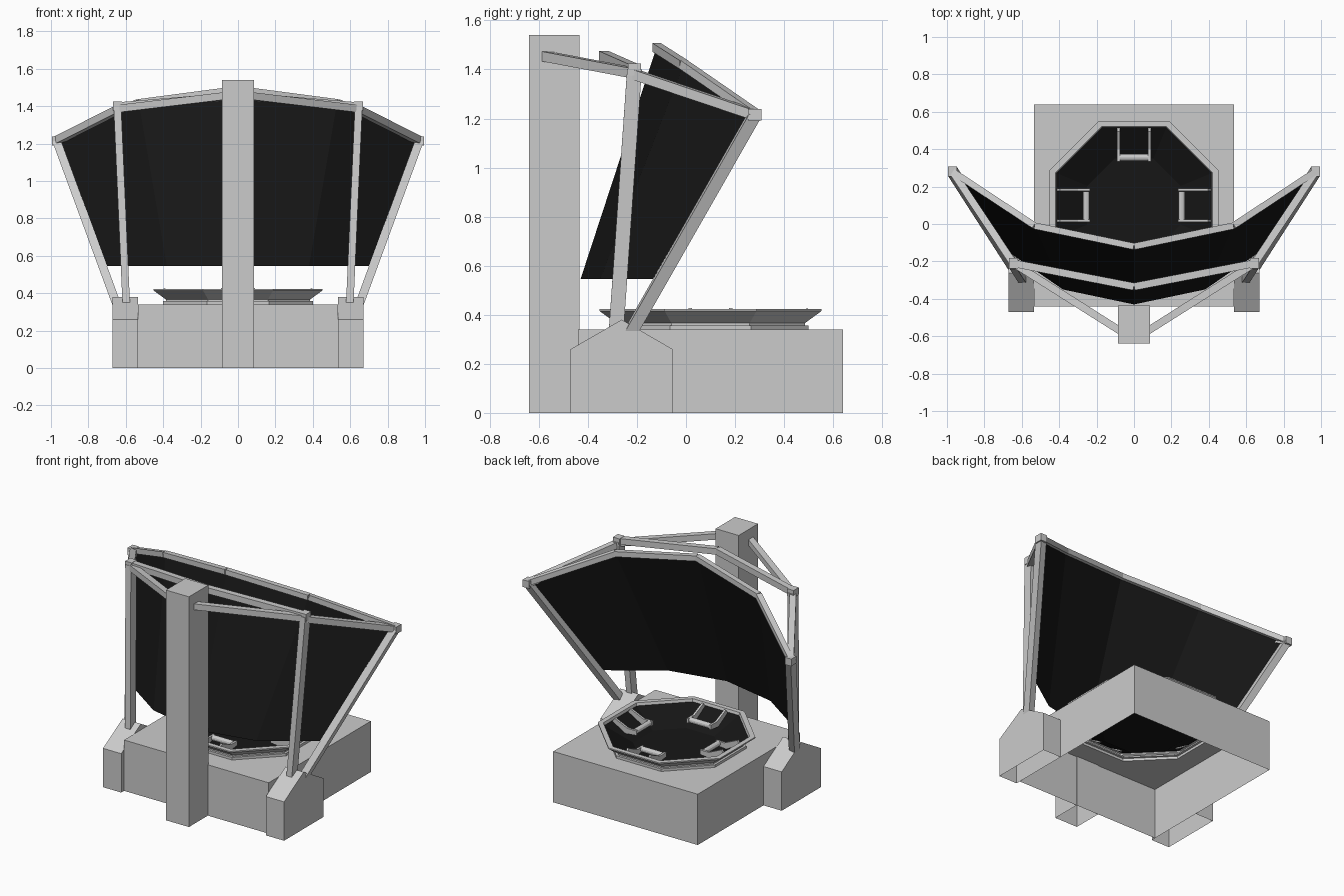
import bpy, bmesh
from math import cos, pi, sin
from mathutils import Matrix, Vector

if "Cube" in bpy.data.objects:
    bpy.data.objects.remove(bpy.data.objects["Cube"])

black = bpy.data.materials.new("black")
black.diffuse_color = (0.008, 0.008, 0.008, 1)
black.use_nodes = True
black.node_tree.nodes["Principled BSDF"].inputs["Base Color"].default_value = black.diffuse_color
DISH_Y = 0.1


def add(name, bm, mat=None, recalc=True):
    if recalc:
        bmesh.ops.recalc_face_normals(bm, faces=bm.faces[:])
    me = bpy.data.meshes.new(name)
    bm.to_mesh(me)
    bm.free()
    ob = bpy.data.objects.new(name, me)
    bpy.context.collection.objects.link(ob)
    if mat:
        me.materials.append(mat)
    return ob


def box(name, lo, hi, open_bottom=False):
    lo, hi = Vector(lo), Vector(hi)
    bm = bmesh.new()
    bmesh.ops.create_cube(bm, size=1, matrix=Matrix.Translation((lo + hi) / 2) @ Matrix.Diagonal((*(hi - lo), 1)))
    if open_bottom:
        bmesh.ops.delete(bm, geom=[f for f in bm.faces if f.normal.z < -0.9], context='FACES_ONLY')
    return add(name, bm, recalc=False)


def bar(name, a, b, w=0.04, d=0.04):
    a, b = Vector(a), Vector(b)
    z = (b - a).normalized()
    ref = Vector((0, 1, 0)) if abs(z.z) > 0.8 else Vector((0, 0, 1))
    x = ref.cross(z).normalized()
    y = z.cross(x)
    rot = Matrix((x, y, z)).transposed().to_4x4()
    bm = bmesh.new()
    bmesh.ops.create_cube(bm, size=1, matrix=Matrix.Translation((a + b) / 2) @ rot @ Matrix.Diagonal((w, d, (b - a).length, 1)))
    return add(name, bm)


def prism(name, pts, offset, matrix=Matrix(), open_low=None):
    """Extrude a closed 3D profile by offset."""
    bm = bmesh.new()
    f = bm.faces.new([bm.verts.new(p) for p in pts])
    r = bmesh.ops.extrude_face_region(bm, geom=[f], use_keep_orig=True)
    bmesh.ops.translate(bm, vec=offset, verts=[v for v in r['geom'] if isinstance(v, bmesh.types.BMVert)])
    bmesh.ops.recalc_face_normals(bm, faces=bm.faces[:])
    if open_low:
        bmesh.ops.delete(bm, geom=[f for f in bm.faces if f.normal.z < -0.9], context='FACES_ONLY')
    bm.transform(matrix)
    return add(name, bm, recalc=False)


def octagon(bm, apothem, z):
    r = apothem / cos(pi / 8)
    return [bm.verts.new((r * cos((i + .5) * pi / 4), DISH_Y + r * sin((i + .5) * pi / 4), z)) for i in range(8)]


def lathe(name, profile, mat=None, cap=False):
    bm = bmesh.new()
    rings = [octagon(bm, *p) for p in profile]
    for a, b in zip(rings, rings[1:]):
        for i in range(8):
            j = (i + 1) % 8
            bm.faces.new((a[i], a[j], b[j], b[i]))
    if cap:
        bm.faces.new(rings[-1])
    return add(name, bm, mat)


# Open-bottomed base with an octagonal opening in its top
bm = bmesh.new()
corners = [(-.535, -.44), (.535, -.44), (.535, .64), (-.535, .64)]
low = [bm.verts.new((x, y, 0)) for x, y in corners]
top = [bm.verts.new((x, y, .34)) for x, y in corners]
for i in range(4):
    bm.faces.new((low[i], low[(i + 1) % 4], top[(i + 1) % 4], top[i]))
hole = octagon(bm, .4, .34)
edges = [bm.edges.get((top[i], top[(i + 1) % 4])) for i in range(4)]
edges += [bm.edges.new((hole[i], hole[(i + 1) % 8])) for i in range(8)]
bmesh.ops.triangle_fill(bm, edges=edges, use_beauty=True)
add("base", bm)

# Octagonal dish rim and its black lining
lathe("dish_rim", [(.40, .34), (.40, .357), (.385, .357), (.385, .366), (.452, .415),
                   (.452, .423), (.42, .423), (.415, .405)])
lathe("dish_lining", [(.415, .405), (.25, .31)], black, cap=True)

# Four roller brackets around the dish
for k in range(4):
    m = Matrix.Translation((0, DISH_Y, 0)) @ Matrix.Rotation(k * pi / 2, 4, 'Z')
    for s in (-1, 1):
        prof = [(.415, .40), (.395, .427), (.30, .385), (.235, .385), (.235, .355), (.33, .345)]
        prism("roller_bracket", [(r, s * .083 - .007, z) for r, z in prof], (0, .014, 0), m)
    bm = bmesh.new()
    bmesh.ops.create_cone(bm, cap_ends=True, segments=12, radius1=.018, radius2=.018, depth=.15,
                          matrix=m @ Matrix.Translation((.255, 0, .37)) @ Matrix.Rotation(pi / 2, 4, 'X'))
    add("roller", bm)

# Front column
box("column", (-.085, -.64, 0), (.085, -.435, 1.54), True)

# Black faceted screen
top_edge = [(-.97, .28, 1.22), (-.53, -.01, 1.42), (0, -.12, 1.49), (.53, -.01, 1.42), (.97, .28, 1.22)]
low_edge = [(-.70, -.13, .545), (-.38, -.35, .545), (0, -.43, .545), (.38, -.35, .545), (.70, -.13, .545)]
bm = bmesh.new()
t = [bm.verts.new(p) for p in top_edge]
b = [bm.verts.new(p) for p in low_edge]
for i in range(4):
    bm.faces.new((b[i], b[i + 1], t[i + 1], t[i]))
add("screen", bm, black)
for p, q in zip(top_edge, top_edge[1:]):
    bar("screen_top_rail", p, q, .035, .035)

# Mirrored pedestals, posts and braces
for s in (-1, 1):
    gable = [(-.47, 0), (-.055, 0), (-.055, .26), (-.262, .38), (-.47, .26)]
    prism("pedestal", [(s * .535, y, z) for y, z in gable], (s * .135, 0, 0), open_low=True)
    knee = (s * .645, -.21, 1.40)
    tip = (s * .97, .28, 1.215)
    bar("inner_post", (s * .597, -.285, .33), knee, .04, .06)
    bar("outer_post", (s * .645, -.225, .33), tip, .045, .05)
    bar("column_brace", (s * .06, -.58, 1.455), (s * .645, -.21, 1.385))
    bar("back_rail", (0, -.335, 1.455), knee)
    bar("side_rail", (s * .645, -.21, 1.38), tip)
    for n, p in (("inner_cap", knee), ("outer_cap", tip)):
        v = Vector(p)
        h = Vector((.024, .027, .024))
        box(n, v - h, v + h)
